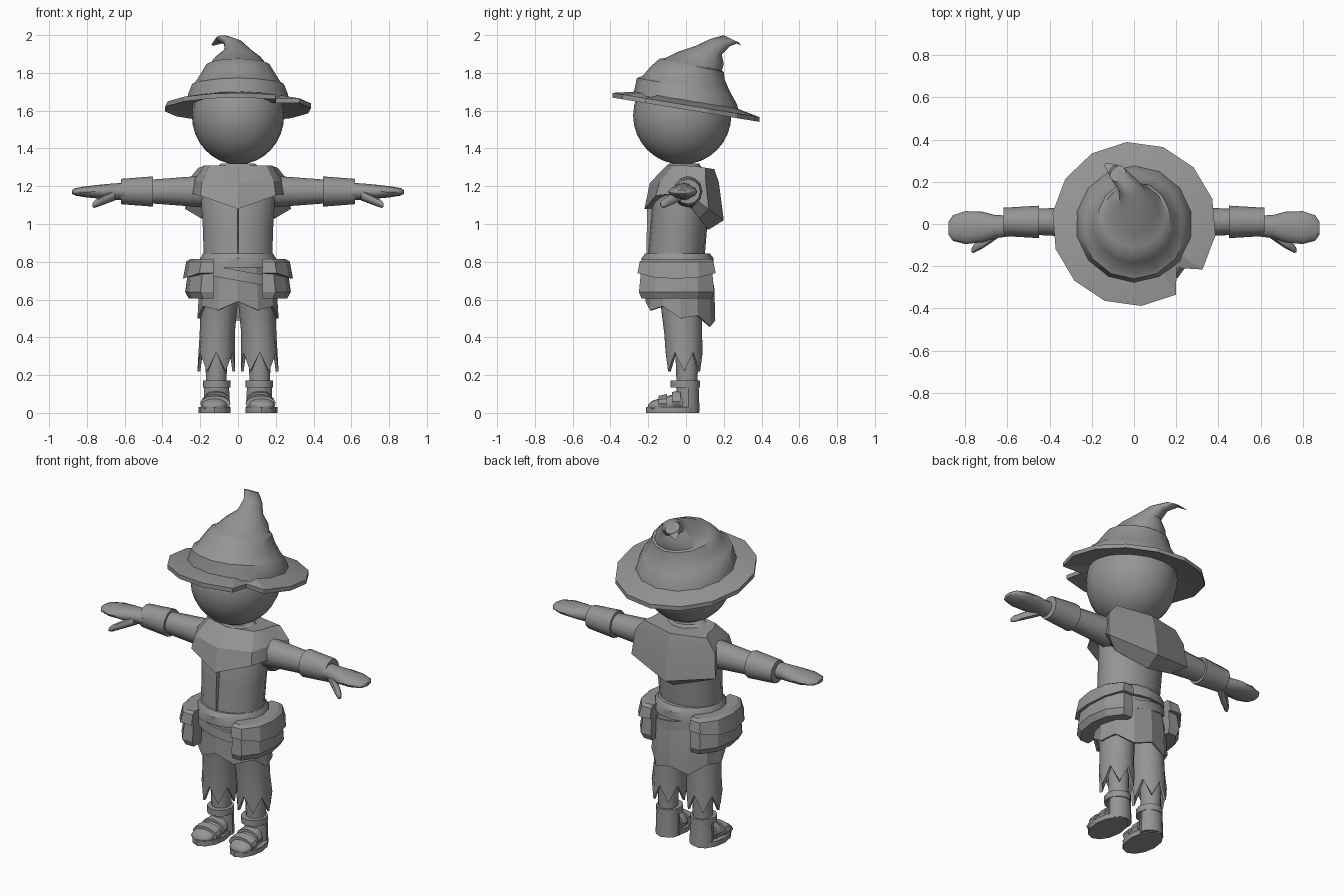
import bpy
import bmesh
from math import cos, sin, sqrt, pi, radians
from mathutils import Vector

if "Cube" in bpy.data.objects:
    bpy.data.objects.remove(bpy.data.objects["Cube"])

tone = (0.3, 0.3, 0.3, 1)
grey = bpy.data.materials.new("plain_grey")
grey.use_nodes = True
grey.diffuse_color = tone
grey.node_tree.nodes["Principled BSDF"].inputs["Base Color"].default_value = tone


def finish(name, bm, mirror=False, angle=35):
    bmesh.ops.recalc_face_normals(bm, faces=bm.faces)
    mesh = bpy.data.meshes.new(name)
    bm.to_mesh(mesh)
    bm.free()
    mesh.materials.append(grey)
    part = bpy.data.objects.new(name, mesh)
    bpy.context.collection.objects.link(part)
    bpy.ops.object.select_all(action='DESELECT')
    part.select_set(True)
    bpy.context.view_layer.objects.active = part
    bpy.ops.object.shade_smooth_by_angle(angle=radians(angle))
    if mirror:
        modifier = part.modifiers.new("mirror", 'MIRROR')
        modifier.use_mirror_merge = False
    return part


def skin(name, rings, mirror=False, angle=35):
    """Bridge closed rings of points in order and cap both ends."""
    bm = bmesh.new()
    loops = [[bm.verts.new(point) for point in ring] for ring in rings]
    for lower, upper in zip(loops, loops[1:]):
        for i in range(len(lower)):
            bm.faces.new((lower[i - 1], lower[i], upper[i], upper[i - 1]))
    bm.faces.new(loops[0])
    bm.faces.new(loops[-1])
    return finish(name, bm, mirror, angle)


def oval(axis, at, centre, width, depth, sides):
    """Oval ring across an axis, beginning at its lowest second coordinate."""
    ring = []
    for i in range(sides):
        turn = 2 * pi * i / sides - pi / 2
        u = centre[0] + width * cos(turn)
        v = centre[1] + depth * sin(turn)
        ring.append({'x': (at, u, v), 'y': (u, at, v), 'z': (u, v, at)}[axis])
    return ring


def loft(name, axis, rows, start, end=None, sides=12, mirror=False, angle=35):
    """Oval sections (position, width, depth) along a straight centre line."""
    first, last = rows[0][0], rows[-1][0]
    start = Vector(start)
    end = Vector(end) if end else start
    rings = []
    for at, width, depth in rows:
        centre = start.lerp(end, (at - first) / (last - first))
        rings.append(oval(axis, at, centre, width, depth, sides))
    return skin(name, rings, mirror, angle)


# Head
bm = bmesh.new()
bmesh.ops.create_uvsphere(bm, u_segments=24, v_segments=16, radius=0.26)
for vert in bm.verts:
    vert.co = Vector((vert.co.x * 0.94, vert.co.y - 0.02, vert.co.z + 1.575))
finish("head", bm)

# Hat crown: folds that lean back and curl sideways into a bent tip
crown = []
for height, back, radius in ((1.64, 0, .28), (1.68, 0, .27), (1.73, -.01, .25),
                             (1.745, 0, .23), (1.8, .01, .195), (1.84, .03, .17),
                             (1.845, .04, .15), (1.88, .08, .12), (1.92, .12, .07),
                             (1.96, .18, .05), (1.98, .24, .04), (1.95, .28, .01)):
    side = -4 * max(0, back - 0.1) ** 2
    lean = -0.17 - 1.3 * max(0, back)
    ring = oval('z', height, (side, back), radius, radius, 14)
    crown.append([(x, y, z + lean * (y - back)) for x, y, z in ring])
skin("hat_crown", crown, angle=40)

# Hat brim: a tilted disc with one torn notch
edge = [(radians(-85 + 360 * i / 14), 0.39) for i in range(14)]
edge.insert(2, (radians(-46), 0.29))


def brim_ring(scale, lift):
    points = [(r * scale * cos(turn), r * scale * sin(turn)) for turn, r in edge]
    return [(x, y, 1.615 - 0.165 * y + lift) for x, y in points]


skin("hat_brim", [brim_ring(.6, .02), brim_ring(1, -.01),
                  brim_ring(1, .015), brim_ring(.65, .045)], angle=20)

# Torso and its front seam
loft("torso", 'z', ((.72, .18, .15), (1, .19, .15), (1.15, .2, .15),
                    (1.26, .18, .12), (1.32, .09, .08)), (0, -.06), (0, -.01), sides=18)
loft("front_seam", 'z', ((.84, .004, .01), (1.1, .004, .02)),
     (0, -.2), (0, -.185), sides=6)

# Shawl over the shoulders, pointed at front and back
half_hem = [(0, -.22, 1.08), (.2, -.16, 1.15), (.24, -.07, 1.16),
            (.25, .05, 1.13), (.28, .12, 1.08), (0, .2, 1.02)]
hem = half_hem + [(-x, y, z) for x, y, z in half_hem[-2:0:-1]]
skin("shawl", [
    [(x * .75, y * .6 + .03, 1.31 - .1 * max(0, y)) for x, y, z in hem],
    [(x * .95, y * .87, 1.24 - .1 * abs(y)) for x, y, z in hem],
    hem,
    [(x * .7, y * .6, z - .05 * (y > 0)) for x, y, z in hem]], angle=25)

# Arms, cuffs, hands and thumbs
sleeve = (.01, 1.172)
loft("arm", 'x', ((.1, .09, .09), (.3, .07, .075), (.5, .06, .06)),
     sleeve, mirror=True)
loft("cuff", 'x', ((.45, .077, .08), (.62, .067, .067)), sleeve, mirror=True)
loft("hand", 'x', ((.6, .05, .046), (.66, .055, .043), (.72, .073, .038),
                   (.8, .078, .03), (.86, .06, .02), (.88, .03, .01)),
     (-.01, 1.172), (-.02, 1.17), mirror=True, angle=50)
loft("thumb", 'x', ((.65, .035, .03), (.72, .03, .024), (.76, .02, .02), (.77, .01, .01)),
     (-.035, 1.155), (-.125, 1.1), sides=8, mirror=True, angle=50)

# Two belts, the lower one tilted
waist = (0, -.045)
loft("belt", 'z', ((.77, .21, .19), (.82, .2, .19), (.845, .185, .17)), waist, sides=16)
tilted = loft("lower_belt", 'z', ((.7, .215, .187), (.755, .21, .185)), waist, sides=16)
for vert in tilted.data.vertices:
    vert.co.z -= 0.18 * vert.co.x


# Hip pouches wrapped round the sides, with pointed flaps
def pouch_ring(height, grow, dip=0):
    turns = [radians(step) for step in (-60, -30, 0, 30, 60)]
    ring = [(.28 * sqrt(cos(t)) * grow, -.05 + .23 * sin(t) * grow,
             height - dip * cos(t)) for t in turns]
    return ring + [(.13, y, z) for x, y, z in (ring[-1], ring[0])]


skin("pouch", [pouch_ring(.605, .93), pouch_ring(.64, 1), pouch_ring(.8, .92)], True, 20)
skin("pouch_flap", [pouch_ring(.77, 1.04, .06), pouch_ring(.8, .98),
                    pouch_ring(.815, .9)], True, 20)

# Ragged skirt: points alternate and drop toward the back
hips = (0, -.03)
ragged = [(x, y, .5 + .04 * (i % 2 == 0) - .27 * (y + .03))
          for i, (x, y, z) in enumerate(oval('z', 0, hips, .215, .185, 12))]
skin("skirt", [oval('z', .79, waist, .19, .17, 12),
               oval('z', .66, hips, .205, .18, 12),
               ragged,
               [(x * .93, y * .93, z) for x, y, z in ragged],
               oval('z', .7, hips, .17, .15, 12)], angle=25)

# Trousers with jagged hems
shin = (.115, -.01)
jagged = [(x, y, .22 if i % 2 else .32)
          for i, (x, y, z) in enumerate(oval('z', 0, shin, .1, .098, 12))]
lining = [(x * .85 + .017, y * .85, z) for x, y, z in jagged]
skin("trouser_leg", [oval('z', .74, (.095, -.04), .09, .13, 12),
                     oval('z', .58, (.1, -.025), .098, .11, 12),
                     oval('z', .42, (.11, -.015), .093, .1, 12),
                     jagged, lining,
                     oval('z', .4, shin, .07, .075, 12)], True, 40)

# Ankles and feet
loft("ankle", 'z', ((.02, .055, .055), (.15, .053, .055), (.42, .065, .065)),
     (.115, .005), mirror=True)
loft("foot", 'y', ((.03, .05, .045), (-.06, .065, .05), (-.13, .072, .038),
                   (-.18, .06, .026), (-.2, .03, .01)),
     (.112, .06), (.13, .035), mirror=True, angle=50)

# Sandals: sole, heel cup, ankle band and straps
loft("sandal_sole", 'z', ((0, .085, .14), (.03, .085, .14)), (.124, -.072), mirror=True)
loft("heel_cup", 'z', ((.005, .07, .06), (.14, .066, .055)), (.113, .012), mirror=True)
loft("ankle_band", 'z', ((.135, .073, .078), (.172, .073, .078)),
     (.113, -.005), mirror=True)
loft("toe_strap", 'y', ((-.145, .08, .04), (-.1, .08, .05)), (.12, .05), mirror=True)
loft("instep_strap", 'y', ((-.075, .075, .05), (-.03, .07, .06)), (.116, .06), mirror=True)
